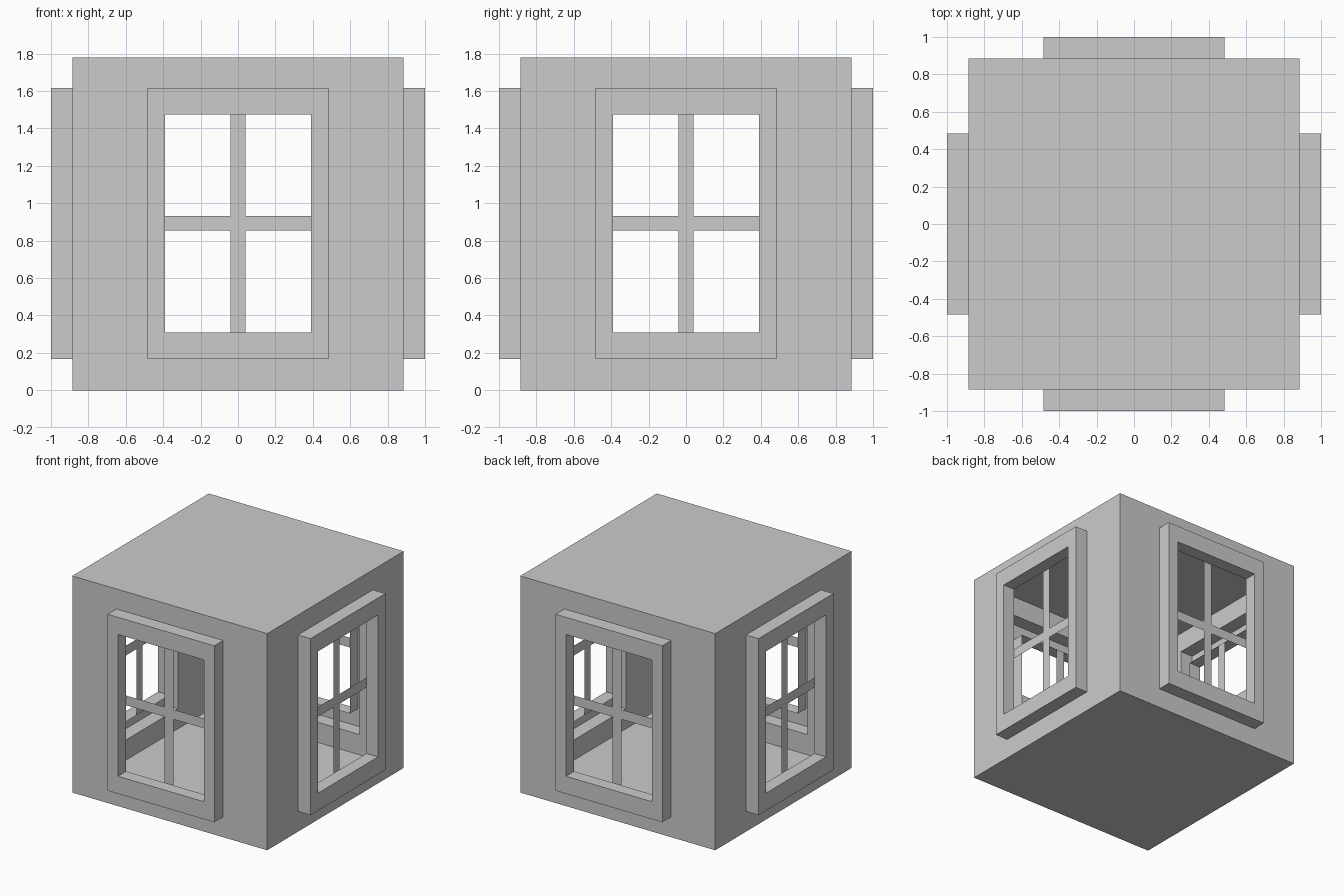
import bpy, bmesh, math
from mathutils import Matrix

if "Cube" in bpy.data.objects:
    bpy.data.objects.remove(bpy.data.objects["Cube"])

W, H = 0.886, 1.78          # half width and height of the box
HOLE = (0.485, 0.166, 1.616)  # half width, bottom, top of the frame outline
PANE = (0.39, 0.31, 1.475)    # half width, bottom, top of the opening
OUT, BACK = 1.0, 0.895        # frame front plane, glazing bar plane
BAR, BZ = 0.04, 0.893         # half thickness and height of the bars


def rect(bm, hw, z0, z1, d):
    return [bm.verts.new(p) for p in
            ((-hw, -d, z0), (hw, -d, z0), (hw, -d, z1), (-hw, -d, z1))]


def rings(bm, *specs):
    loops = [rect(bm, *s) for s in specs]
    for a, b in zip(loops, loops[1:]):
        for i in range(4):
            j = (i + 1) % 4
            bm.faces.new((a[i], a[j], b[j], b[i]))


def finish(bm, name, turn=0):
    bm.transform(Matrix.Rotation(turn, 4, 'Z'))
    bmesh.ops.remove_doubles(bm, verts=bm.verts, dist=1e-4)
    me = bpy.data.meshes.new(name)
    bm.to_mesh(me)
    bm.free()
    ob = bpy.data.objects.new(name, me)
    bpy.context.collection.objects.link(ob)


# Floor and roof sheets
for name, z, flip in (("floor", 0, True), ("roof", H, False)):
    bm = bmesh.new()
    vs = [bm.verts.new((x * W, y * W, z)) for x, y in ((-1, -1), (1, -1), (1, 1), (-1, 1))]
    bm.faces.new(vs[::-1] if flip else vs)
    finish(bm, name)

for side, name in enumerate(("front", "right", "back", "left")):
    turn = side * math.pi / 2

    # Thin wall with a window hole
    bm = bmesh.new()
    rings(bm, (W, 0, H, W), (*HOLE, W))
    finish(bm, name + "_wall", turn)

    # Hollow raised frame: outer rim, face, inner lip
    bm = bmesh.new()
    rings(bm, (*HOLE, W), (*HOLE, OUT), (*PANE, OUT), (*PANE, BACK))
    finish(bm, name + "_window_frame", turn)

    # Flat glazing bars forming a cross
    bm = bmesh.new()
    hw, z0, z1 = PANE
    xs, zs = (-hw, -BAR, BAR, hw), (z0, BZ - BAR, BZ + BAR, z1)
    for i in range(3):
        for k in range(3):
            if i == 1 or k == 1:
                bm.faces.new([bm.verts.new((x, -BACK, z)) for x, z in
                              ((xs[i], zs[k]), (xs[i + 1], zs[k]),
                               (xs[i + 1], zs[k + 1]), (xs[i], zs[k + 1]))])
    finish(bm, name + "_glazing_bars", turn)
